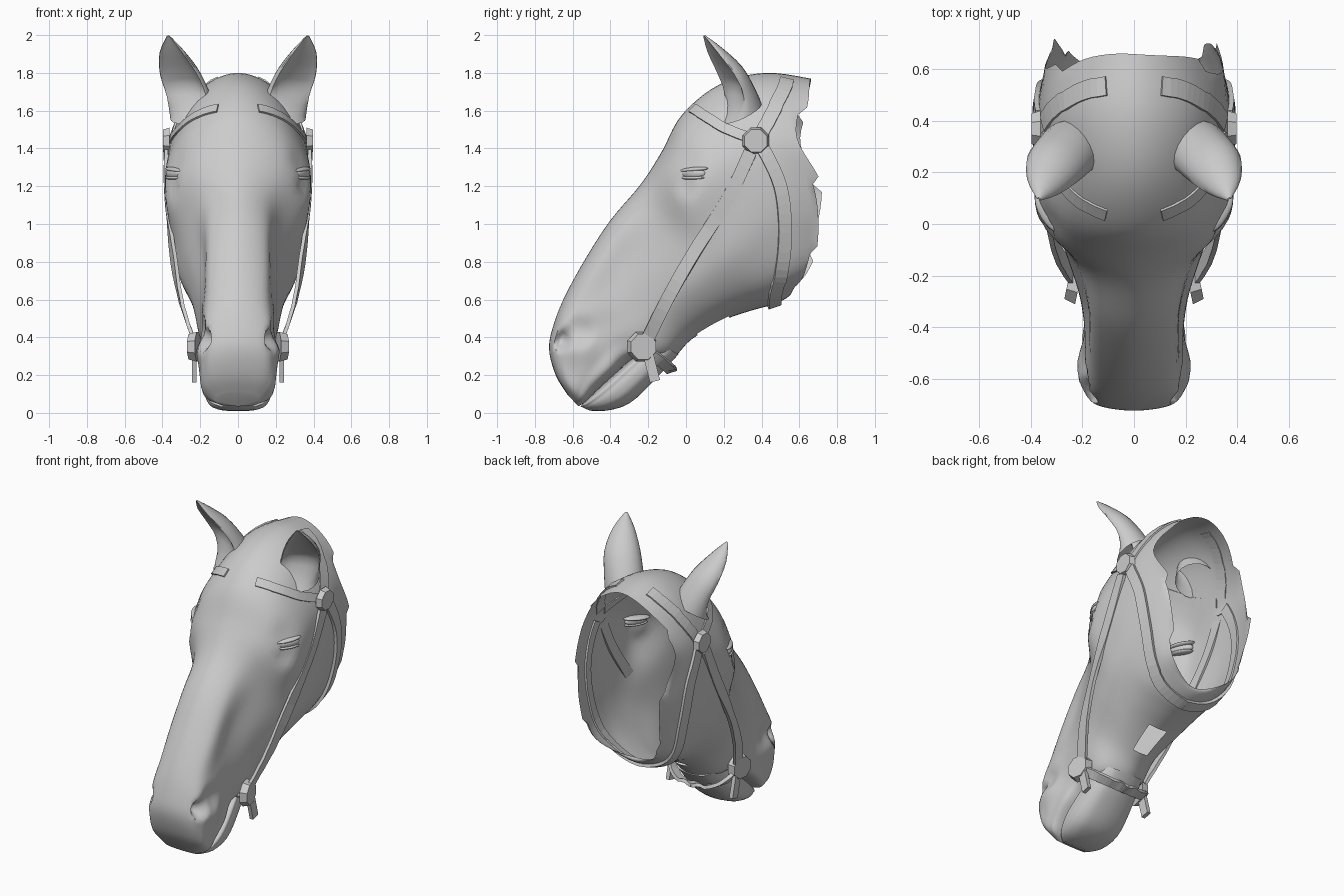
import bpy, bmesh, math
from mathutils import Vector, Matrix
from mathutils.bvhtree import BVHTree

cube = bpy.data.objects.get("Cube")
if cube:
    bpy.data.objects.remove(cube)

mat = bpy.data.materials.new("plain grey")
mat.use_nodes = True
mat.diffuse_color = (0.6, 0.6, 0.6, 1)
mat.node_tree.nodes["Principled BSDF"].inputs["Base Color"].default_value = (0.6, 0.6, 0.6, 1)


def spline(pts, n, cyclic=False):
    """Catmull-Rom resampling of a list of vectors."""
    k, out = len(pts), []
    get = (lambda i: pts[i % k]) if cyclic else (lambda i: pts[min(max(i, 0), k - 1)])
    for i in range(k if cyclic else k - 1):
        a, b, c, d = (get(i + j) for j in (-1, 0, 1, 2))
        for s in range(n):
            t = s / n
            out.append(0.5 * (2 * b + (c - a) * t + (2 * a - 5 * b + 4 * c - d) * t * t
                              + (3 * b - a - 3 * c + d) * t ** 3))
    return out if cyclic else out + [pts[-1].copy()]


def finish(name, bm, smooth=None, mirror=False):
    bmesh.ops.recalc_face_normals(bm, faces=bm.faces)
    me = bpy.data.meshes.new(name)
    bm.to_mesh(me)
    bm.free()
    ob = bpy.data.objects.new(name, me)
    bpy.context.collection.objects.link(ob)
    me.materials.append(mat)
    if mirror:
        ob.modifiers.new("Mirror", 'MIRROR')
    if smooth:
        bpy.ops.object.select_all(action='DESELECT')
        ob.select_set(True)
        bpy.context.view_layer.objects.active = ob
        bpy.ops.object.shade_smooth_by_angle(angle=math.radians(smooth))


def loft(rings, caps=(True, True)):
    bm = bmesh.new()
    vr = [[bm.verts.new(p) for p in r] for r in rings]
    n = len(vr[0])
    for a, b in zip(vr, vr[1:]):
        for i in range(n):
            bm.faces.new((a[i], a[(i + 1) % n], b[(i + 1) % n], b[i]))
    if caps[0]:
        bm.faces.new(vr[0])
    if caps[1]:
        bm.faces.new(vr[-1])
    return bm


def section(top, bottom, widths, push=(0,) * 7):
    """Closed ring between a top and bottom point; push shifts rows in y."""
    rows = (0, .08, .28, .5, .72, .92, 1)
    half = []
    for t, w, d in zip(rows, (0, *widths, 0), push):
        y, z = (top[i] + (bottom[i] - top[i]) * t for i in (0, 1))
        half.append(Vector((w, y + d, z)))
    return half + [Vector((-p.x, p.y, p.z)) for p in half[-2:0:-1]]


def skin(sections, n):
    rings = [spline(s, 6, True) for s in sections]
    return [list(r) for r in zip(*(spline(list(line), n) for line in zip(*rings)))]


# Head shell, open at the back of the neck
rim = (0, -.01, -.05, .06, .07, .02, -.06)
head_sections = [
    section((-.63, .10), (-.57, .035), (.07, .10, .11, .11, .08)),
    section((-.69, .20), (-.53, .06), (.12, .17, .185, .18, .15)),
    section((-.725, .34), (-.47, .12), (.14, .19, .20, .20, .17)),
    section((-.70, .47), (-.38, .20), (.15, .21, .22, .20, .18)),
    section((-.64, .62), (-.28, .28), (.14, .19, .19, .19, .16)),
    section((-.53, .82), (-.09, .28), (.15, .18, .205, .21, .15)),
    section((-.40, 1.02), (.03, .39), (.15, .19, .24, .24, .15)),
    section((-.24, 1.21), (.2, .49), (.16, .25, .30, .30, .19)),
    section((-.13, 1.38), (.34, .54), (.23, .36, .355, .335, .21)),
    section((-.02, 1.58), (.45, .57), (.23, .375, .375, .35, .23)),
    section((.18, 1.74), (.52, .60), (.21, .355, .38, .35, .24)),
    section((.42, 1.80), (.58, .63), (.21, .35, .365, .33, .24), [p * .4 for p in rim]),
    section((.66, 1.77), (.61, .65), (.19, .34, .315, .285, .22), rim),
]
rings = skin(head_sections, 5)
# (centre, radius, inward depth) of nostrils and eye sockets; negative depth for brows and nostril flare
dents = [((.20, -.66, .39), .075, .08), ((.35, .0, 1.20), .08, .025), ((.35, .0, 1.34), .11, -.015),
         ((.21, -.57, .43), .11, -.035)]
for ring in rings:
    for p in ring:
        for c, r, depth in dents:
            d = (Vector((abs(p.x), p.y, p.z)) - Vector(c)).length / r
            if d < 1:
                p.x -= math.copysign(depth * (1 - d * d) ** 2, p.x)
# Ragged edge of the opening
for i, p in enumerate(rings[-1]):
    p.y += .05 * ((i % 9) / 9 - .5) * min(1, abs(p.x) * 3)
bm = loft(rings, (True, False))
bmesh.ops.recalc_face_normals(bm, faces=bm.faces)
tree = BVHTree.FromBMesh(bm)
# Gap between the jaw bones underneath
gap = [f for f in bm.faces if abs(f.calc_center_median().x) < .06
       and .06 < f.calc_center_median().y < .24 and f.calc_center_median().z < .55]
bmesh.ops.delete(bm, geom=gap, context='FACES')
finish("head", bm, 60)

# Lower jaw
jaw = [((-.56, .035), (-.51, .012), .09), ((-.525, .068), (-.42, .012), .145), ((-.45, .14), (-.30, .05), .175),
       ((-.345, .235), (-.18, .16), .17), ((-.18, .38), (-.04, .31), .14)]
finish("lower_jaw", loft(skin([section(t, b, (w * .9, w, w, w * .9, w * .6)) for t, b, w in jaw], 3)), 60)

# Ears: tapering rings hollowed towards the front and outside
axis = [Vector(p) for p in ((.24, .29, 1.59), (.27, .265, 1.69), (.315, .215, 1.80), (.355, .145, 1.91),
                            (.37, .095, 1.995))]
sizes = [Vector((a, b, 0)) for a, b in ((.125, .12), (.12, .10), (.11, .085), (.068, .05), (.008, .008))]
up = (axis[-1] - axis[0]).normalized()
front = Vector((.45, -.9, 0))
front = (front - up * front.dot(up)).normalized()
side = up.cross(front)
ear = []
for j, (c, s) in enumerate(zip(spline(axis, 3), spline(sizes, 3))):
    ring = []
    hollow = min(1, j / 4)
    for i in range(20):
        a = math.tau * i / 20
        f = math.cos(a)
        depth = f if f < 0 else f * (1 - .6 * hollow) - .75 * hollow * max(0, f - .25)
        ring.append(c + side * math.sin(a) * s.x + front * depth * s.y)
    ear.append(ring)
finish("ears", loft(ear, (False, True)), 50, True)


def lid_part(name, height, radii, tilt=0):
    """Ellipsoid sunk halfway into the head surface beside the eye."""
    loc, nor, _, _ = tree.find_nearest(Vector((.37, .02, height)))
    bm = bmesh.new()
    m = (Matrix.Translation(loc - nor * .015) @ Matrix.Rotation(math.atan2(nor.y, nor.x), 4, 'Z')
         @ Matrix.Rotation(tilt, 4, 'X') @ Matrix.Diagonal((*radii, 1)))
    bmesh.ops.create_uvsphere(bm, u_segments=20, v_segments=12, radius=1, matrix=m)
    finish(name, bm, 60, True)


# Eyes with upper and lower lids
lid_part("eyeballs", 1.277, (.026, .075, .03))
lid_part("upper_lids", 1.303, (.035, .088, .014), .08)
lid_part("lower_lids", 1.25, (.028, .075, .012))


def strap(name, pts, width, thick=.014, snap=True):
    """Flat band following the head surface."""
    path = []
    for p in spline([Vector(p) for p in pts], 5):
        loc, nor, _, _ = tree.find_nearest(p)
        path.append((loc if snap else p, nor))
    rings = []
    for i, (p, n) in enumerate(path):
        t = path[min(i + 1, len(path) - 1)][0] - path[max(i - 1, 0)][0]
        s = t.cross(n).normalized() * width / 2
        rings.append([p + s + n * thick, p - s + n * thick, p - s - n * thick * .6, p + s - n * thick * .6])
    finish(name, loft(rings), None, True)


# Bridle straps
strap("cheek_straps", [(.38, .34, 1.38), (.375, .225, 1.14), (.345, .05, .86), (.30, -.10, .60), (.23, -.21, .38)],
      .07, .012, False)
strap("brow_bands", [(.39, .35, 1.46), (.36, .2, 1.53), (.26, .08, 1.60), (.12, .01, 1.64)], .055, .01)
strap("head_straps", [(.39, .39, 1.48), (.36, .46, 1.62), (.24, .52, 1.74), (.12, .54, 1.79)], .075, .009)
strap("throat_straps", [(.39, .41, 1.40), (.38, .50, 1.2), (.37, .53, .95), (.31, .51, .70), (.20, .49, .58),
                        (0, .47, .56)], .07, .018)
strap("chin_straps", [(.225, -.21, .33), (.19, -.14, .28), (.11, -.09, .24), (0, -.08, .23)], .06, .014, False)


def disc(name, centre, radius, depth, turn=0):
    bm = bmesh.new()
    m = Matrix.Translation(centre) @ Matrix.Rotation(turn, 4, 'Z') @ Matrix.Rotation(math.pi / 2, 4, 'Y')
    bmesh.ops.create_cone(bm, cap_ends=True, segments=8, radius1=radius, radius2=radius * .85,
                          depth=depth, matrix=m @ Matrix.Rotation(math.pi / 8, 4, 'Z'))
    finish(name, bm, None, True)


# Bit and strap fittings
disc("strap_rosettes", (.38, .37, 1.44), .076, .035)
disc("bit_cheeks", (.235, -.23, .35), .085, .045, .2)
bm = bmesh.new()
bmesh.ops.create_cube(bm, size=1, matrix=Matrix.Translation((.232, -.185, .25))
                      @ Matrix.Rotation(.25, 4, 'X') @ Matrix.Diagonal((.025, .055, .17, 1)))
finish("bit_shanks", bm, None, True)
bm = bmesh.new()
bmesh.ops.create_cone(bm, cap_ends=True, segments=8, radius1=.02, radius2=.02, depth=.46,
                      matrix=Matrix.Translation((0, -.24, .33)) @ Matrix.Rotation(math.pi / 2, 4, 'Y'))
finish("bit_bar", bm)
